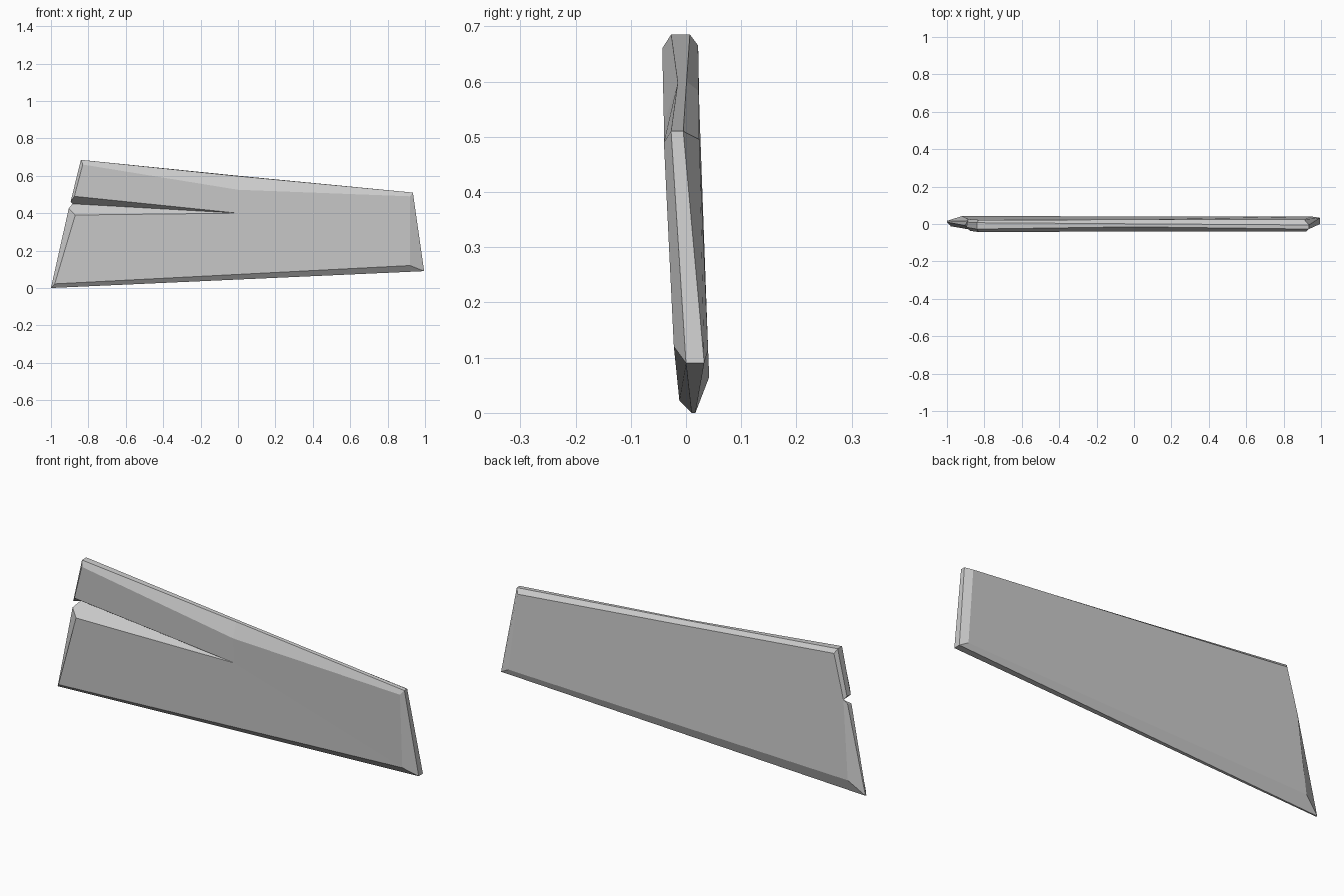
import bpy
import bmesh

default_cube = bpy.data.objects.get("Cube")
if default_cube:
    bpy.data.objects.remove(default_cube, do_unlink=True)

# One worn grey colour for the whole board
grey = bpy.data.materials.new("weathered_grey")
grey.use_nodes = True
colour = (0.6, 0.6, 0.6, 1)
grey.diffuse_color = colour
grey.node_tree.nodes["Principled BSDF"].inputs["Base Color"].default_value = colour

# Bottom of the split where it runs out through the broken end
split_root = (-0.885, 0.026, 0.45)

# Four outlines from front to back, each going round the same stations:
# bottom left, bottom right, top right, top middle, top left,
# upper lip of the split, split, lower lip of the split
front_edge = [
    (-0.98, -0.012, 0.022), (0.92, -0.022, 0.12), (0.92, -0.04, 0.49),
    (0, -0.04, 0.525), (-0.83, -0.043, 0.66),
    (-0.875, -0.037, 0.49), (0, -0.033, 0.4), (-0.87, -0.031, 0.39),
]
front_rim = [
    (-1, 0.01, 0), (0.995, 0, 0.09), (0.935, -0.027, 0.51),
    (0, -0.015, 0.598), (-0.84, -0.027, 0.685),
    (-0.895, -0.018, 0.462), split_root, (-0.905, -0.008, 0.425),
]
back_rim = [
    (-1, 0.017, 0), (0.995, 0.033, 0.09), (0.935, -0.005, 0.51),
    (0, 0.001, 0.6), (-0.84, 0.007, 0.685),
    (-0.893, 0.01, 0.465), split_root, (-0.9, 0.015, 0.43),
]
back_edge = [
    (-0.92, 0.042, 0.065), (0.95, 0.04, 0.115), (0.91, 0.024, 0.495),
    (0, 0.023, 0.583), (-0.83, 0.022, 0.665),
    split_root, split_root, split_root,
]

bm = bmesh.new()
shared = {}


def add_face(points):
    """Add a face, sharing corners and skipping any that collapse to a line."""
    corners = []
    for point in points:
        if point not in shared:
            shared[point] = bm.verts.new(point)
        if shared[point] not in corners:
            corners.append(shared[point])
    if len(corners) > 2:
        bm.faces.new(corners)


# Chipped bevels, rim and split walls join neighbouring outlines
outlines = [front_edge, front_rim, back_rim, back_edge]
for near, far in zip(outlines, outlines[1:]):
    for i in range(len(near)):
        j = (i + 1) % len(near)
        add_face([near[i], near[j], far[j], far[i]])

# Broad front faces meet at the tip of the split
bottom_left, bottom_right, top_right, top_middle, top_left, upper, tip, lower = front_edge
add_face([bottom_left, bottom_right, tip, lower])
add_face([bottom_right, top_right, top_middle, tip])
add_face([top_middle, top_left, upper, tip])

# Plain back face
add_face(back_edge)

bmesh.ops.recalc_face_normals(bm, faces=bm.faces[:])
mesh = bpy.data.meshes.new("split_plank")
bm.to_mesh(mesh)
bm.free()
mesh.materials.append(grey)
plank = bpy.data.objects.new("split_plank", mesh)
bpy.context.collection.objects.link(plank)
